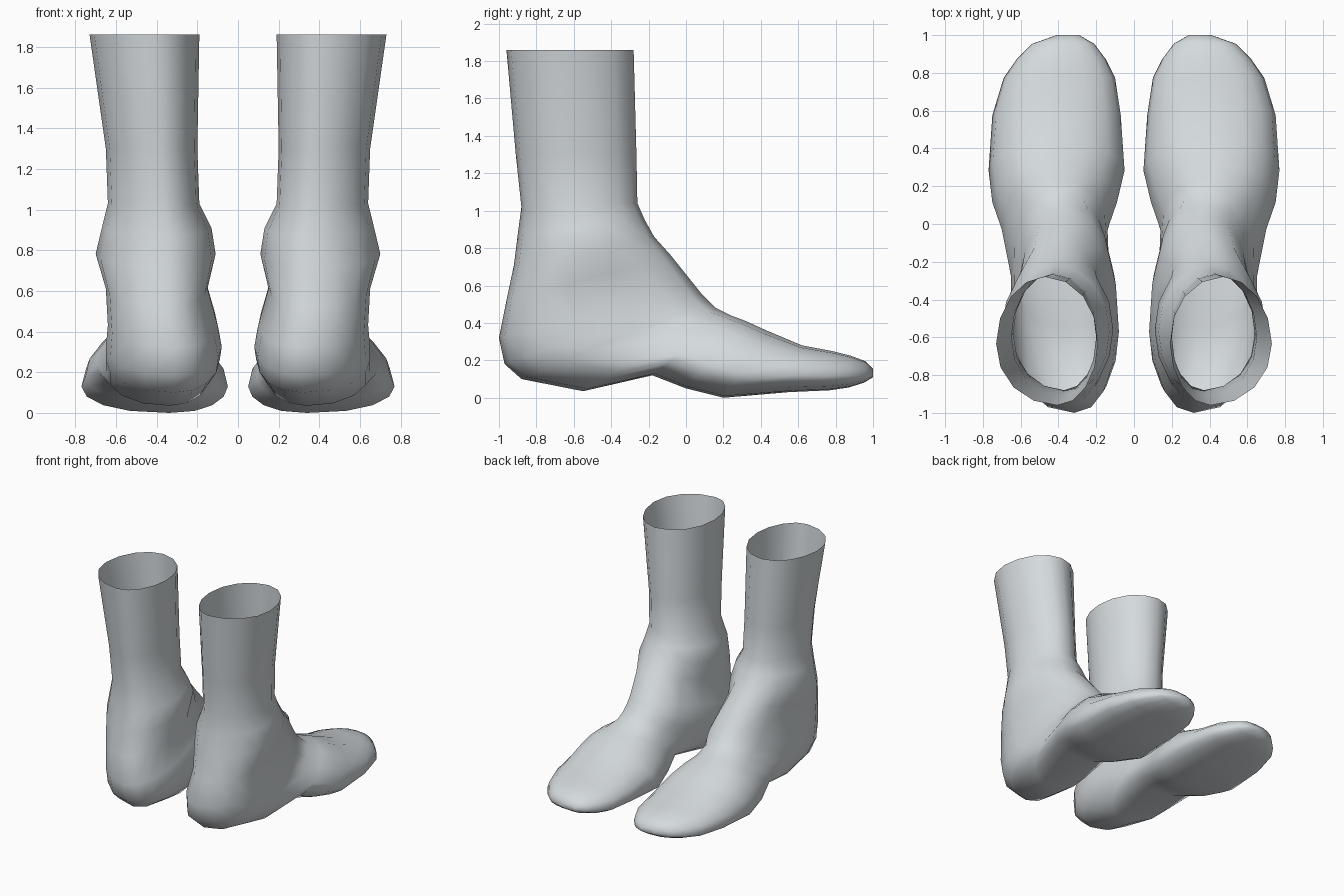
import bpy
import bmesh
from math import cos, sin, pi

default = bpy.data.objects.get("Cube")
if default:
    bpy.data.objects.remove(default, do_unlink=True)

SIDES = 16
SKEW = 0.06  # instep crest leans outward, heel and sole lean inward

# Soft grey fabric
fabric = bpy.data.materials.new("grey fabric")
fabric.use_nodes = True
grey = (0.66, 0.7, 0.725, 1)
fabric.diffuse_color = grey
fabric.node_tree.nodes["Principled BSDF"].inputs["Base Color"].default_value = grey

# Cross-sections from cuff to toe, fanning around the ankle:
# front/top point (y, z), back/sole point (y, z), inner x, outer x
leg = [
    (-.28, 1.86, -.96, 1.86, .19, .73),
    (-.265, 1.3, -.91, 1.3, .2, .65),
    (-.26, 1.04, -.88, 1.02, .19, .64),
    (-.22, .95, -.9, .87, .13, .67),
    (-.17, .86, -.92, .71, .11, .7),
]
heel = [
    (-.08, .76, -.96, .52, .15, .65),
    (.04, .61, -1, .32, .1, .64),
    (.08, .56, -.97, .18, .08, .65),
    (.12, .52, -.88, .1, .09, .65),
    (.16, .48, -.55, .035, .13, .65),
]
forefoot = [
    (.24, .44, -.18, .12, .14, .7),
    (.32, .41, 0, .05, .09, .75),
    (.43, .36, .2, 0, .05, .77),
    (.62, .28, .55, .03, .07, .75),
    (.78, .25, .77, .04, .1, .69),
    (.88, .225, .87, .055, .15, .62),
    (.96, .195, .95, .08, .21, .54),
    (1, .155, 1, .11, .29, .41),
]


def section(ring, widest, top_power, sole_power):
    """Rounded section; a power below one makes that half fuller."""
    ya, za, yb, zb, inner, outer = ring
    width = outer - inner
    points = []
    for i in range(SIDES):
        angle = 2 * pi * i / SIDES
        c, s = cos(angle), sin(angle)
        # Position along the line from the back/sole to the front/top
        t = widest + s * ((1 - widest) if s > 0 else widest)
        power = top_power if s > 0 else sole_power
        # Skip rounding noise at the crest so that it stays centred
        spread = abs(c) ** power if abs(c) > 1e-6 else 0
        mid = inner + width * (0.46 + SKEW * s)
        x = mid + spread * ((outer - mid) if c > 0 else (inner - mid))
        points.append((x, yb + (ya - yb) * t, zb + (za - zb) * t))
    return points


def build_sock(name, side):
    bm = bmesh.new()
    sections = [section(r, 0.48, 1, 1) for r in leg]
    sections += [section(r, 0.38, 0.75, 0.9) for r in heel]
    sections += [section(r, 0.36, 0.8, 0.85) for r in forefoot]
    loops = [[bm.verts.new((side * x, y, z)) for x, y, z in pts] for pts in sections]
    # Skin between neighbouring sections, leaving the cuff open
    for a, b in zip(loops, loops[1:]):
        for i in range(SIDES):
            j = (i + 1) % SIDES
            bm.faces.new((a[i], a[j], b[j], b[i]))
    bm.faces.new(loops[-1])
    bmesh.ops.recalc_face_normals(bm, faces=bm.faces)
    # Make sure the skin faces outward despite the open cuff
    toe = max(bm.faces, key=lambda f: f.calc_center_median().y)
    if toe.normal.y < 0:
        bmesh.ops.reverse_faces(bm, faces=bm.faces)
    for face in bm.faces:
        face.smooth = True
    mesh = bpy.data.meshes.new(name)
    bm.to_mesh(mesh)
    bm.free()
    mesh.materials.append(fabric)
    sock = bpy.data.objects.new(name, mesh)
    bpy.context.collection.objects.link(sock)
    return sock


# Mirrored pair
build_sock("left_sock", 1)
build_sock("right_sock", -1)
